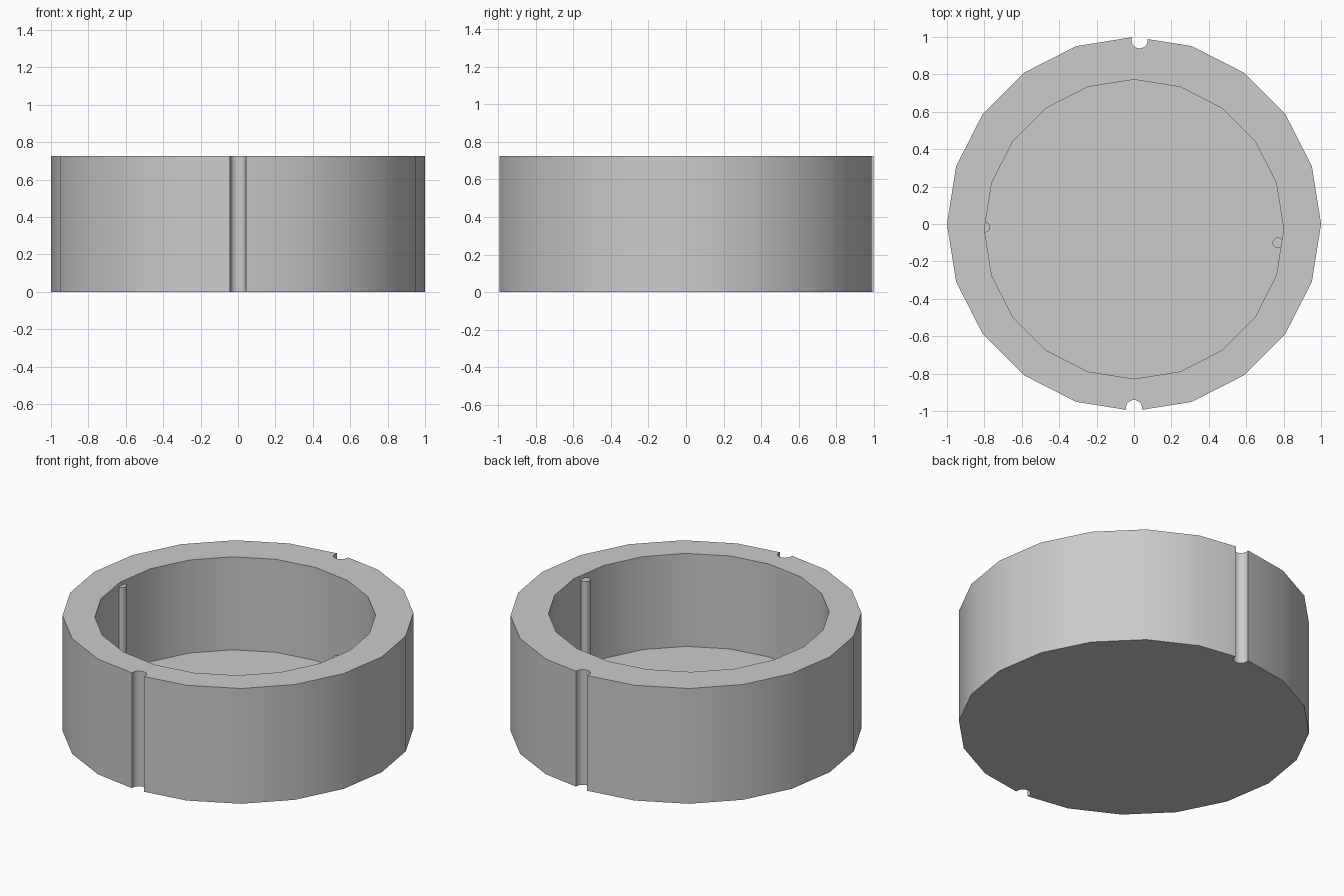
import bpy
import math

cube = bpy.data.objects.get("Cube")
if cube:
    bpy.data.objects.remove(cube, do_unlink=True)

HEIGHT = 0.725
FLOOR = 0.14

grey = bpy.data.materials.new("plain grey")
grey.use_nodes = True
colour = (0.6, 0.6, 0.6, 1)
grey.diffuse_color = colour
grey.node_tree.nodes["Principled BSDF"].inputs["Base Color"].default_value = colour


def cylinder(name, radius, x, y, bottom, top, sides):
    bpy.ops.mesh.primitive_cylinder_add(
        vertices=sides, radius=radius, depth=top - bottom,
        location=(x, y, (bottom + top) / 2))
    obj = bpy.context.object
    obj.name = name
    obj.data.materials.append(grey)
    return obj


def activate(obj):
    bpy.ops.object.select_all(action="DESELECT")
    obj.select_set(True)
    bpy.context.view_layer.objects.active = obj


def cut(target, cutter):
    activate(target)
    mod = target.modifiers.new("cut", "BOOLEAN")
    mod.operation = "DIFFERENCE"
    mod.solver = "EXACT"
    mod.object = cutter
    bpy.ops.object.modifier_apply(modifier=mod.name)
    bpy.data.objects.remove(cutter, do_unlink=True)


def smooth(obj):
    activate(obj)
    bpy.ops.object.shade_smooth_by_angle(angle=math.radians(30))


# Round cup with an off-centre hollow
cup = cylinder("cup_body", 1, 0, 0, 0, HEIGHT, 20)
cut(cup, cylinder("hollow_cutter", 0.8, 0, -0.028, FLOOR, HEIGHT + 0.2, 20))

# Upright grooves on the outside, front and back
for name, x, y in (("front_groove", 0, -0.984), ("back_groove", 0.03, 0.982)):
    cut(cup, cylinder(name, 0.043, x, y, -0.1, HEIGHT + 0.1, 24))
smooth(cup)

# Slim upright ribs on the inner wall
for name, x, y in (("right_rib", -0.797, -0.017), ("left_rib", 0.768, -0.1)):
    smooth(cylinder(name, 0.028, x, y, FLOOR - 0.01, 0.7, 20))
